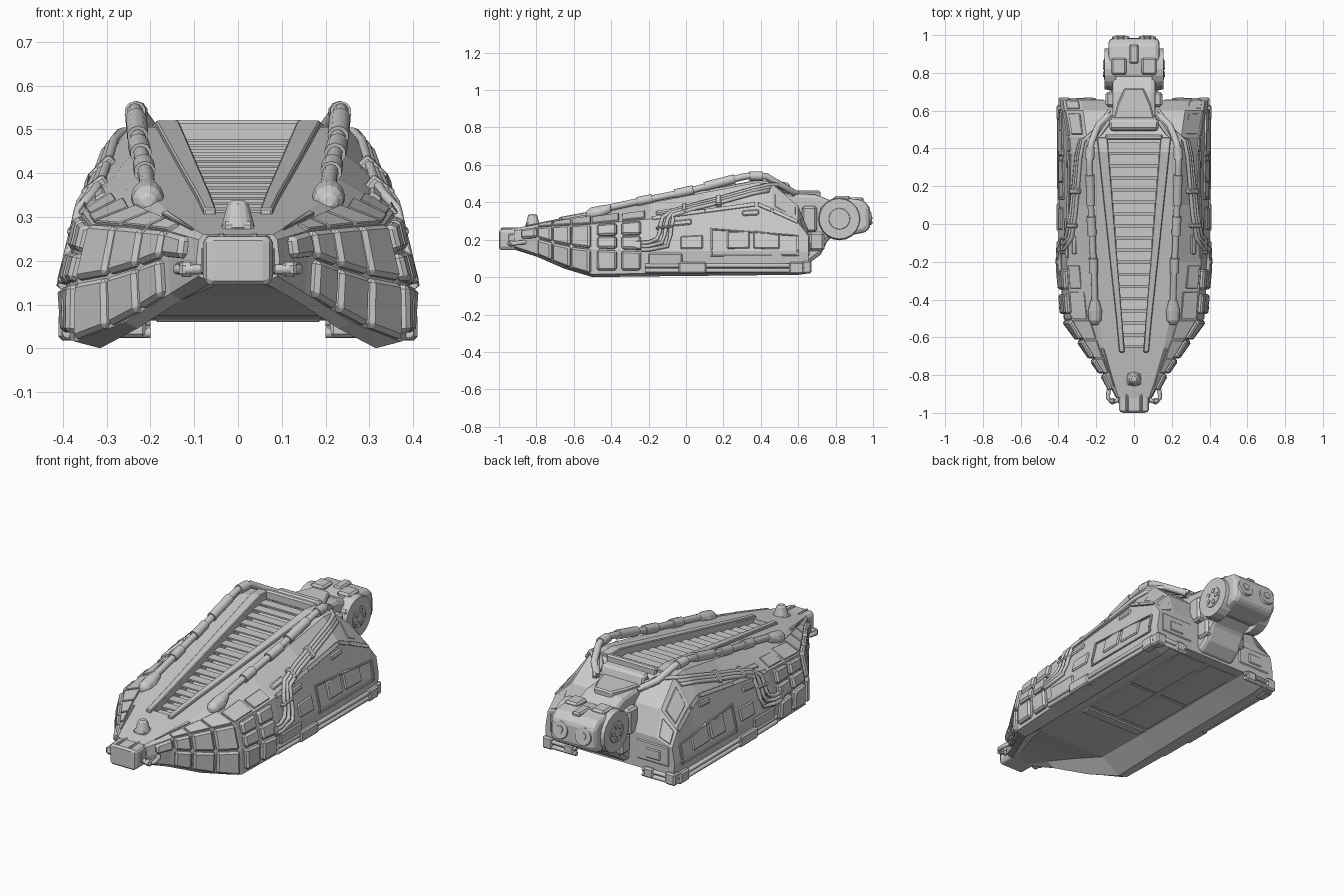
import bpy, bmesh
from math import pi, cos, sin
from mathutils import Vector as V, Matrix as M

# hull stations: y, deck x z, shoulder x z, side x z, bottom x z, keel x z, belly z
ST = [(-.92, .08, .260, .090, .248, .095, .20, .090, .165, .06, .150, .148),
      (-.80, .12, .284, .150, .266, .160, .21, .155, .125, .13, .110, .135),
      (-.65, .16, .312, .245, .277, .263, .17, .258, .060, .23, .045, .110),
      (-.50, .19, .340, .335, .283, .368, .15, .372, .015, .315, .000, .075),
      (-.20, .22, .396, .355, .310, .396, .14, .385, .020, .31, .004, .067),
      (.38, .25, .506, .338, .390, .396, .14, .387, .025, .31, .010, .067),
      (.46, .25, .500, .345, .355, .396, .14, .387, .025, .31, .010, .067),
      (.60, .27, .380, .368, .290, .394, .14, .385, .028, .31, .012, .064),
      (.655, .28, .250, .375, .220, .390, .13, .382, .035, .31, .020, .064)]


def groove(y):
    return .05 + .09 * min(max((y + .65) / 1.1, 0), 1)


def section(y, depth=0):
    i = max(j for j in range(len(ST) - 1) if ST[j][0] <= max(y, -.92))
    a, b = ST[i], ST[i + 1]
    t = (y - a[0]) / (b[0] - a[0])
    _, dx, zd, sx, sz, mx, mz, bx, bz, ix, iz, uz = [p + (q - p) * t for p, q in zip(a, b)]
    g = groove(y)
    return [V((x, y, z)) for x, z in ((0, zd - depth), (g, zd - depth), (g, zd), (dx, zd), (sx, sz),
                                      (mx, mz), (bx, bz), (ix, iz), (ix * .66, uz), (0, uz))]


def surf(y, k, h=0):
    """Point on the right hull skin, k counts along the section, h lifts it outward."""
    def at(y, k):
        s = section(y)
        i = min(int(k), 8)
        return s[i].lerp(s[i + 1], k - i)
    e = .01
    n = (at(y, k + e) - at(y, k - e)).cross(at(y + e if y < .64 else y, k) - at(y - e, k)).normalized()
    return at(y, k) + n * h


def finish(name, bm, mirror=True, bevel=0):
    bmesh.ops.recalc_face_normals(bm, faces=bm.faces)
    me = bpy.data.meshes.new(name)
    bm.to_mesh(me)
    bm.free()
    ob = bpy.data.objects.new(name, me)
    bpy.context.collection.objects.link(ob)
    if bevel:
        md = ob.modifiers.new("bevel", 'BEVEL')
        md.width, md.segments, md.limit_method = bevel, 1, 'ANGLE'
    if mirror:
        ob.modifiers.new("mirror", 'MIRROR')
    return ob


def loft(bm, rings):
    vs = [[bm.verts.new(p) for p in r] for r in rings]
    n = len(vs[0])
    for a, b in zip(vs, vs[1:]):
        for i in range(n):
            bm.faces.new((a[i], a[(i + 1) % n], b[(i + 1) % n], b[i]))
    bm.faces.new(vs[0])
    bm.faces.new(vs[-1])


def plates(name, specs, h, bevel=.006):
    bm = bmesh.new()
    for y0, y1, k0, k1 in specs:
        c = ((y0, k0), (y1, k0), (y1, k1), (y0, k1))
        loft(bm, [[surf(y, k, d) for y, k in c] for d in (-.015, h)])
    return finish(name, bm, True, bevel)


def boxes(name, specs, mirror=True, bevel=.008):
    bm = bmesh.new()
    for x0, x1, y0, y1, z0, z1 in specs:
        loft(bm, [[V((x, y, z)) for x, y in ((x0, y0), (x1, y0), (x1, y1), (x0, y1))] for z in (z0, z1)])
    return finish(name, bm, mirror, bevel)


def prism(name, prof, layers, bevel=.01):
    bm = bmesh.new()
    cy, cz = (sum(p[i] for p in prof) / len(prof) for i in (0, 1))
    loft(bm, [[V((x, cy + (y - cy) * s, cz + (z - cz) * s)) for y, z in prof] for x, s in layers])
    return finish(name, bm, False, bevel)


def tube(name, paths, r, n=8):
    bm = bmesh.new()
    for pts in paths:
        pts = [V(p) for p in pts]
        rings = []
        for i, p in enumerate(pts):
            t = (pts[min(i + 1, len(pts) - 1)] - pts[max(i - 1, 0)]).normalized()
            u = t.cross(V((.3, .1, 1))).normalized()
            w = t.cross(u)
            rings.append([p + r * (u * cos(2 * pi * j / n) + w * sin(2 * pi * j / n)) for j in range(n)])
        loft(bm, rings)
    ob = finish(name, bm)
    for f in ob.data.polygons:
        f.use_smooth = len(f.vertices) == 4
    return ob


def discs(name, specs, rot, n=20):
    bm = bmesh.new()
    for c, r1, r2, d in specs:
        bmesh.ops.create_cone(bm, cap_ends=True, segments=n, radius1=r1, radius2=r2, depth=d,
                              matrix=M.Translation(c) @ rot)
    return finish(name, bm)


# main hull with sunken grille channel
bm = bmesh.new()
rings = []
for y in (-.92, -.8, -.655, -.65, -.5, -.2, .1, .38, .445, .45, .46, .6, .655):
    s = section(y, .075 if -.652 < y < .447 else 0)
    rings.append(s + [V((-p.x, p.y, p.z)) for p in s[8:0:-1]])
loft(bm, rings)
bmesh.ops.remove_doubles(bm, verts=bm.verts, dist=.0005)
finish("hull", bm, False)

# stepped louvre slats in the channel
sl = []
for i in range(17):
    y = -.645 + i * .064
    z = section(y + .03)[2].z - .03
    g = groove(y + .02)
    sl.append((-g, g, y, y + .052, z - .004, z + .004))
boxes("grille_slats", sl, False, 0)

# raised rails beside the grille
bm = bmesh.new()
loft(bm, [[V((groove(y) + w, y, section(y)[2].z + d)) for w, d in ((0, -.01), (0, .014), (u, .014), (u, -.01))]
          for y, u in ((-.68, .028), (-.5, .032), (-.2, .04), (.38, .054), (.46, .056))])
finish("grille_rails", bm, True, .004)
boxes("grille_rear_sill", [(-.15, .15, .445, .475, .47, .522)], False)

# front cheek armour, two rows
ys = [-.88, -.79, -.71, -.61, -.505]
pairs = list(zip(ys, ys[1:]))
plates("cheek_armour", [(a + .004, b - .004, 4.02, 4.98) for a, b in pairs]
       + [(a + .004, b - .004, 5.03, 5.99) for a, b in pairs[1:]], .02, .01)
plates("cheek_top_armour", [(a + .004, b - .004, 3.3, 3.97) for a, b in pairs[1:]]
       + [(-.5, -.36, 3.4, 3.95), (-.34, -.22, 3.5, 3.93), (-.86, -.66, 3.02, 3.2)], .008)
plates("side_blocks", [(y, y + .105, k, k + .44) for y in (-.475, -.345) for k in (4.05, 4.53)]
       + [(y, y + .105, 5.03, 5.85) for y in (-.475, -.345)], .022, .01)

# side panels, windows and frames
plates("side_windows", [(.22, .34, 4.56, 4.95), (.36, .5, 4.56, 4.95)], .008)
plates("side_panel_frame", [(.13, .6, 4.44, 4.48), (.13, .6, 5.18, 5.24), (.13, .142, 4.46, 4.98),
                            (.59, .605, 4.46, 4.98), (.13, .142, 5.02, 5.2), (.59, .605, 5.02, 5.2)], .008, .002)
plates("side_details", [(-.08, .03, 4.15, 4.3), (.3, .39, 4.1, 4.22), (-.2, -.02, 5.1, 5.7),
                        (-.03, .09, 4.6, 4.95), (-.16, -.06, 3.6, 3.8)], .008)
plates("shoulder_trim", [(-.18, .1, 3.94, 4.04), (.1, .37, 3.94, 4.04), (.385, .455, 3.94, 4.04),
                         (.465, .595, 3.93, 4.04)], .01, .003)
plates("rear_shoulder_panels", [(.475, .585, 3.2, 3.8), (.61, .65, 3.15, 3.85)], .004, .003)

# lower rail wrapping the stern corners, with clamps
tube("lower_rail", [[(.390, -.22, z), (.395, .2, z), (.395, .625, z), (.375, .656, z), (.2, .656, z)]
                    for z in (.035, .062)], .012)
boxes("rail_clamps", [(.36, .41, -.04, .11, .02, .08), (.36, .41, .55, .63, .018, .08),
                      (.34, .40, .62, .67, .02, .085), (.21, .27, .64, .67, .025, .08)])
boxes("stern_panels", [(.16, .36, .64, .66, .11, .22), (.22, .31, .65, .665, .13, .19)])

# main deck pipes with sleeves and end fairings
tube("deck_pipe", [[(.205, -.46, .360), (.21, -.3, .395), (.225, 0, .456), (.235, .3, .535), (.235, .37, .547),
                    (.226, .43, .538), (.19, .52, .485), (.13, .58, .45)]], .018, 10)
tube("pipe_sleeves", [[(.222, -.06, .445), (.228, .04, .467)], [(.229, .1, .484), (.233, .26, .525)],
                      [(.213, -.26, .403), (.216, -.18, .42)], [(.235, .34, .54), (.231, .41, .54)]], .025, 10)
bm = bmesh.new()
loft(bm, [[V((.207 + r * cos(a * pi / 4), y, z + r * sin(a * pi / 4))) for a in range(8)]
          for y, r, z in ((-.535, .018, .335), (-.51, .036, .338), (-.46, .040, .345), (-.40, .024, .368))])
finish("pipe_end_fairing", bm, True, .006)

# bundled side hoses draped over the shoulder
paths = []
for j in range(3):
    o = j * .028
    ctl = [(.44, 3.1), (.36, 3.3), (.2, 3.48), (.05, 3.62), (-.07, 3.78), (-.125, 4.02), (-.135, 4.2),
           (-.14, 4.45), (-.155, 4.65), (-.2, 4.75), (-.24, 4.76)]
    paths.append([(.13, .6 - o, .45 + o * .3), (.2, .5 - o, .495)] +
                 [surf(y + (o if k > 3.9 and y > -.19 else 0), k + o * (4 if k < 3.9 or y <= -.15 else 2), .01)
                  for y, k in ctl])
tube("side_hoses", paths, .011, 6)
plates("hose_clamps", [(.16, .19, 3.38, 3.85), (-.02, .005, 3.55, 3.98), (-.16, -.07, 4.28, 4.36),
                       (-.27, -.235, 4.7, 4.98)], .024)

# nose coupling, hooks and deck beacon
prism("nose_block", [(-1, .145), (-.86, .145), (-.86, .262), (-1, .255)], [(-.08, .85), (-.065, 1), (.065, 1), (.08, .85)])
boxes("nose_ribs", [(.03, .045, -.99, -.86, .25, .264), (.06, .085, -.95, -.89, .17, .23)], True, .004)
tube("nose_hooks", [[(.08, -.93, .18), (.115, -.945, .18), (.138, -.92, .18), (.135, -.88, .185), (.11, -.84, .19)]], .012)
boxes("hook_lugs", [(.1, .135, -.95, -.92, .163, .197)])
bm = bmesh.new()
bmesh.ops.create_cone(bm, cap_ends=True, segments=8, radius1=.044, radius2=.024, depth=.07,
                      matrix=M.Translation((0, -.82, .303)) @ M.Rotation(pi / 8, 4, 'Z'))
finish("deck_beacon", bm, False, .008)
boxes("beacon_base", [(-.036, .036, -.855, -.785, .265, .29)], False)

# rear neck rising from the hull
prism("neck", [(.48, .48), (.57, .45), (.70, .44), (.80, .40), (.84, .24), (.76, .2), (.72, .12), (.66, .075), (.56, .1)],
      [(-.115, .94), (-.09, 1), (.09, 1), (.115, .94)])
prism("neck_collar", [(.49, .46), (.5, .51), (.55, .505), (.57, .44)], [(-.13, .8), (-.11, 1), (.11, 1), (.13, .8)])
bm = bmesh.new()
loft(bm, [[V((s * w, y, z)) for s, y, w in ((-1, .55, .11), (1, .55, .11), (1, .63, .09), (1, .72, .05),
                                            (-1, .72, .05), (-1, .63, .09))] for z in (.42, .462)])
finish("neck_hood", bm, False, .008)
boxes("neck_struts", [(.1, .15, .62, .7, .24, .38), (.09, .13, .66, .74, .14, .24)], True, .012)

# tail head with hub discs and twin tilted nozzles
prism("tail_head", [(.73, .36), (.78, .41), (.88, .42), (.95, .41), (.982, .375), (.985, .265), (.96, .24), (.86, .22), (.76, .25)],
      [(-.135, .88), (-.115, 1), (.115, 1), (.135, .88)])
RX = M.Rotation(pi / 2, 4, 'Y')
RY = M.Rotation(-pi / 2 + .2, 4, 'X')
discs("tail_hub", [((.125, .82, .312), .115, .108, .06)], RX)
discs("tail_hub_rim", [((.152, .82, .312), .062, .055, .014)], RX)
bm = bmesh.new()
for i in range(5):
    a = 2 * pi * i / 5
    bmesh.ops.create_cube(bm, size=1, matrix=M.Translation((.157, .82 + .034 * cos(a), .312 + .034 * sin(a)))
                          @ M.Rotation(a, 4, 'X') @ M.Diagonal((.014, .022, .018, 1)))
finish("hub_bolts", bm)
boxes("head_top_plates", [(.04, .12, .79, .88, .4, .434), (.1, .15, .72, .78, .27, .38)], True, .01)
boxes("head_centre_rib", [(-.025, .025, .85, .95, .40, .426)], False)
discs("nozzle_rims", [((.07, .97, .325), .052, .046, .04)], RY)
discs("nozzle_cores", [((.07, .974, .327), .026, .02, .04)], RY, 10)

# underside plates and ridge
boxes("belly_plates", [(.01, .19, .2, .6, .062, .08), (.01, .19, -.12, .19, .062, .085)], True, .004)
boxes("belly_ridge", [(-.19, .19, -.2, -.14, .06, .09)], False, .006)
